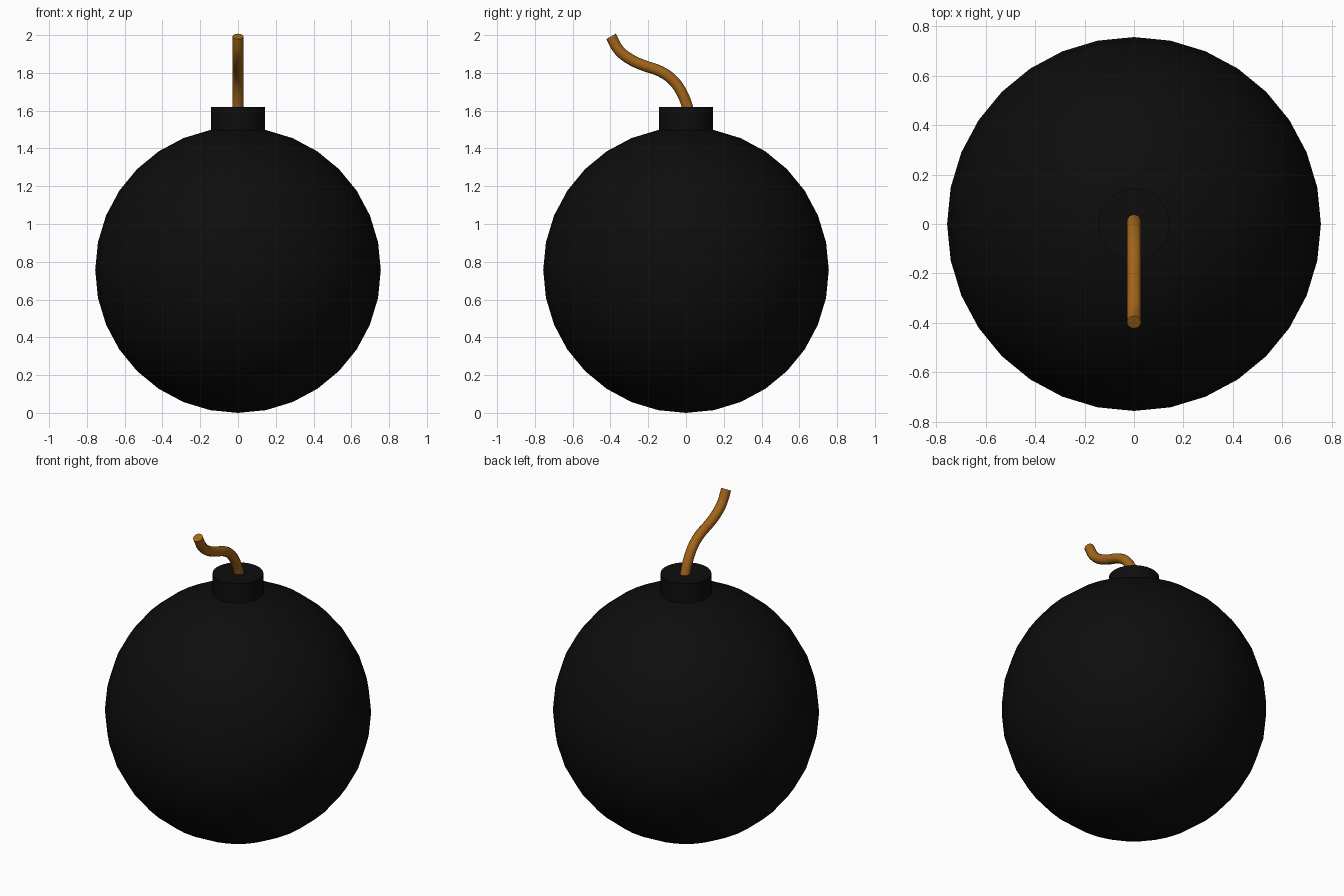
import bpy, math

if "Cube" in bpy.data.objects:
    bpy.data.objects.remove(bpy.data.objects["Cube"])

def material(name, color):
    m = bpy.data.materials.new(name)
    m.diffuse_color = (*color, 1)
    m.use_nodes = True
    m.node_tree.nodes["Principled BSDF"].inputs["Base Color"].default_value = m.diffuse_color
    return m

black = material("black_iron", (0.004, 0.004, 0.004))
brown = material("brown_cord", (0.36, 0.13, 0.01))

def finish(obj, name, mat):
    obj.name = name
    obj.data.materials.append(mat)
    bpy.ops.object.shade_smooth_by_angle(angle=math.radians(40))

# Round body
R = 0.756
bpy.ops.mesh.primitive_uv_sphere_add(segments=32, ring_count=16, radius=R, location=(0, 0, R))
finish(bpy.context.object, "body", black)

# Short neck, sunk into the top of the body
bottom, top = 1.44, 1.62
bpy.ops.mesh.primitive_cylinder_add(vertices=32, radius=0.144, depth=top - bottom,
                                    location=(0, 0, (top + bottom) / 2))
finish(bpy.context.object, "neck", black)

# Fuse: a round cord swept along an S-shaped path in the yz plane
path = [(0.018, 1.585), (0.008, 1.62), (-0.025, 1.70), (-0.073, 1.765), (-0.14, 1.81),
        (-0.22, 1.838), (-0.295, 1.872), (-0.355, 1.92), (-0.397, 1.993)]
curve = bpy.data.curves.new("fuse", "CURVE")
curve.dimensions = "3D"
curve.bevel_depth = 0.029
curve.bevel_resolution = 4
curve.resolution_u = 4
curve.use_fill_caps = True
spline = curve.splines.new("BEZIER")
spline.bezier_points.add(len(path) - 1)
for p, (y, z) in zip(spline.bezier_points, path):
    p.co = (0, y, z)
    p.handle_left_type = p.handle_right_type = "AUTO"
fuse = bpy.data.objects.new("fuse", curve)
bpy.context.collection.objects.link(fuse)
bpy.ops.object.select_all(action="DESELECT")
fuse.select_set(True)
bpy.context.view_layer.objects.active = fuse
bpy.ops.object.convert(target="MESH")
finish(bpy.context.object, "fuse", brown)
